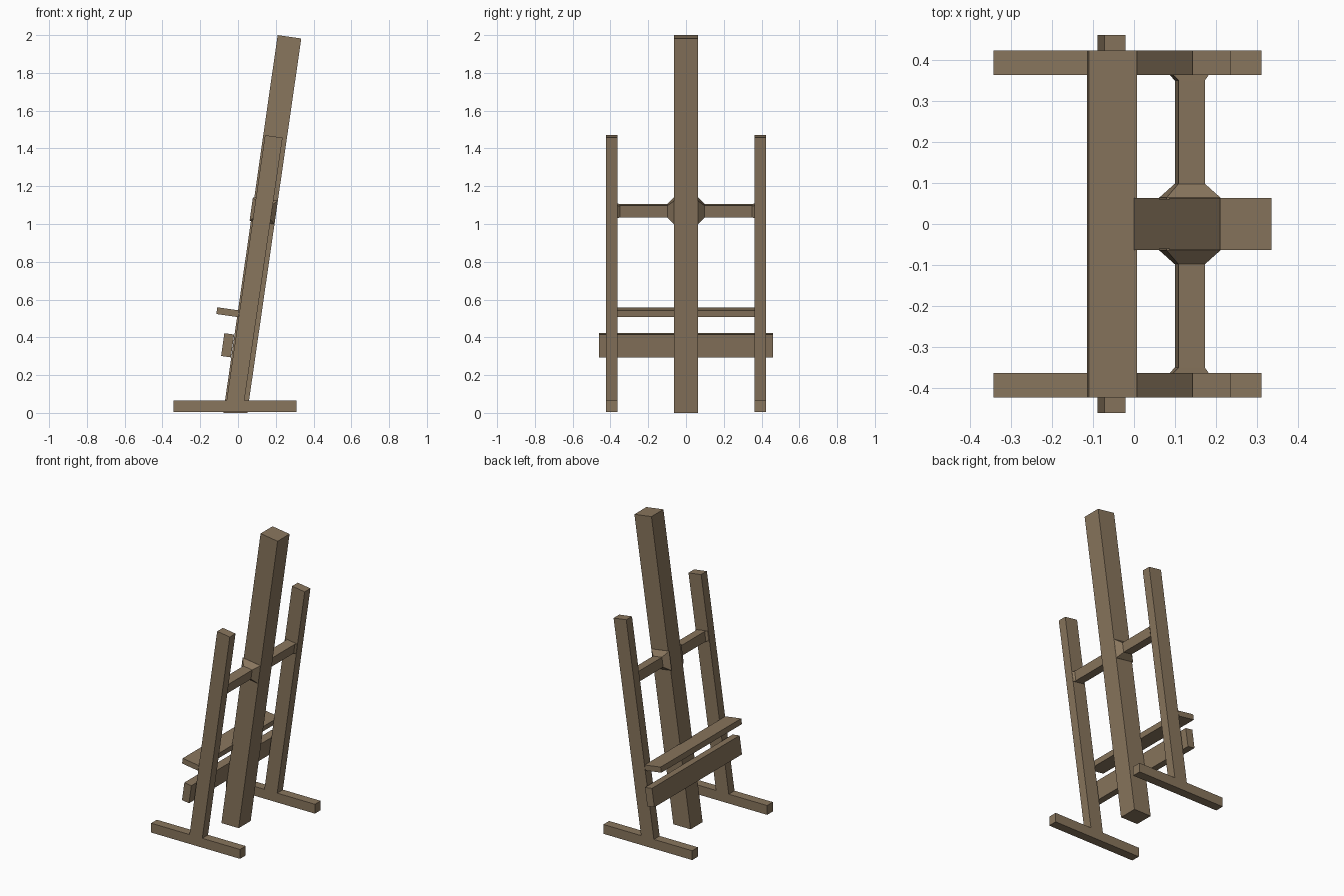
import bpy, bmesh, math

if "Cube" in bpy.data.objects:
    bpy.data.objects.remove(bpy.data.objects["Cube"])

TILT = math.atan(0.1445)
C, S = math.cos(TILT), math.sin(TILT)

wood = bpy.data.materials.new("brown_wood")
wood.diffuse_color = (0.25, 0.18, 0.11, 1)
wood.use_nodes = True
wood.node_tree.nodes["Principled BSDF"].inputs["Base Color"].default_value = wood.diffuse_color


def loft(name, sections):
    """Solid skinned through (y, [(x, z), ...]) sections."""
    bm = bmesh.new()
    rings = [[bm.verts.new((x, y, z)) for x, z in pts] for y, pts in sections]
    for a, b in zip(rings, rings[1:]):
        for i in range(len(a)):
            j = (i + 1) % len(a)
            bm.faces.new((a[i], a[j], b[j], b[i]))
    bm.faces.new(rings[0])
    bm.faces.new(rings[-1])
    bmesh.ops.recalc_face_normals(bm, faces=bm.faces)
    me = bpy.data.meshes.new(name)
    bm.to_mesh(me)
    bm.free()
    me.materials.append(wood)
    ob = bpy.data.objects.new(name, me)
    bpy.context.collection.objects.link(ob)
    return ob


def beam(name, profile, y0, y1):
    return loft(name, [(y0, profile), (y1, profile)])


def tilted(cx, cz, depth, height):
    """Rectangle in the xz plane leaning with the easel."""
    return [(cx + u * depth / 2 * C + v * height / 2 * S,
             cz - u * depth / 2 * S + v * height / 2 * C)
            for u, v in ((-1, -1), (1, -1), (1, 1), (-1, 1))]


# Central mast, cut flat at the floor
beam("mast", [(-0.078, 0), (0.049, 0), (0.335, 1.982), (0.21, 2.0)], -0.063, 0.063)

for side, label in ((-1, "front"), (1, "rear")):
    y0, y1 = side * 0.363, side * 0.423
    # Foot and leaning side post
    beam(label + "_foot", [(-0.342, 0.004), (0.311, 0.004),
                           (0.311, 0.066), (-0.342, 0.066)], y0, y1)
    beam(label + "_post", [(-0.064, 0.04), (0.030, 0.04),
                           (0.236, 1.457), (0.143, 1.47)], y0, y1)
    # Upper crossbar flaring into the mast and the post
    loft(label + "_crossbar", [
        (side * 0.060, tilted(0.136, 1.07, 0.133, 0.125)),
        (side * 0.064, tilted(0.136, 1.07, 0.133, 0.125)),
        (side * 0.098, tilted(0.136, 1.07, 0.065, 0.064)),
        (side * 0.350, tilted(0.136, 1.07, 0.065, 0.064)),
        (side * 0.365, tilted(0.134, 1.07, 0.091, 0.064))])

# Canvas ledge and lower plank
beam("canvas_ledge", tilted(-0.054, 0.533, 0.118, 0.036), -0.423, 0.423)
beam("lower_plank", tilted(-0.055, 0.358, 0.052, 0.122), -0.46, 0.46)
